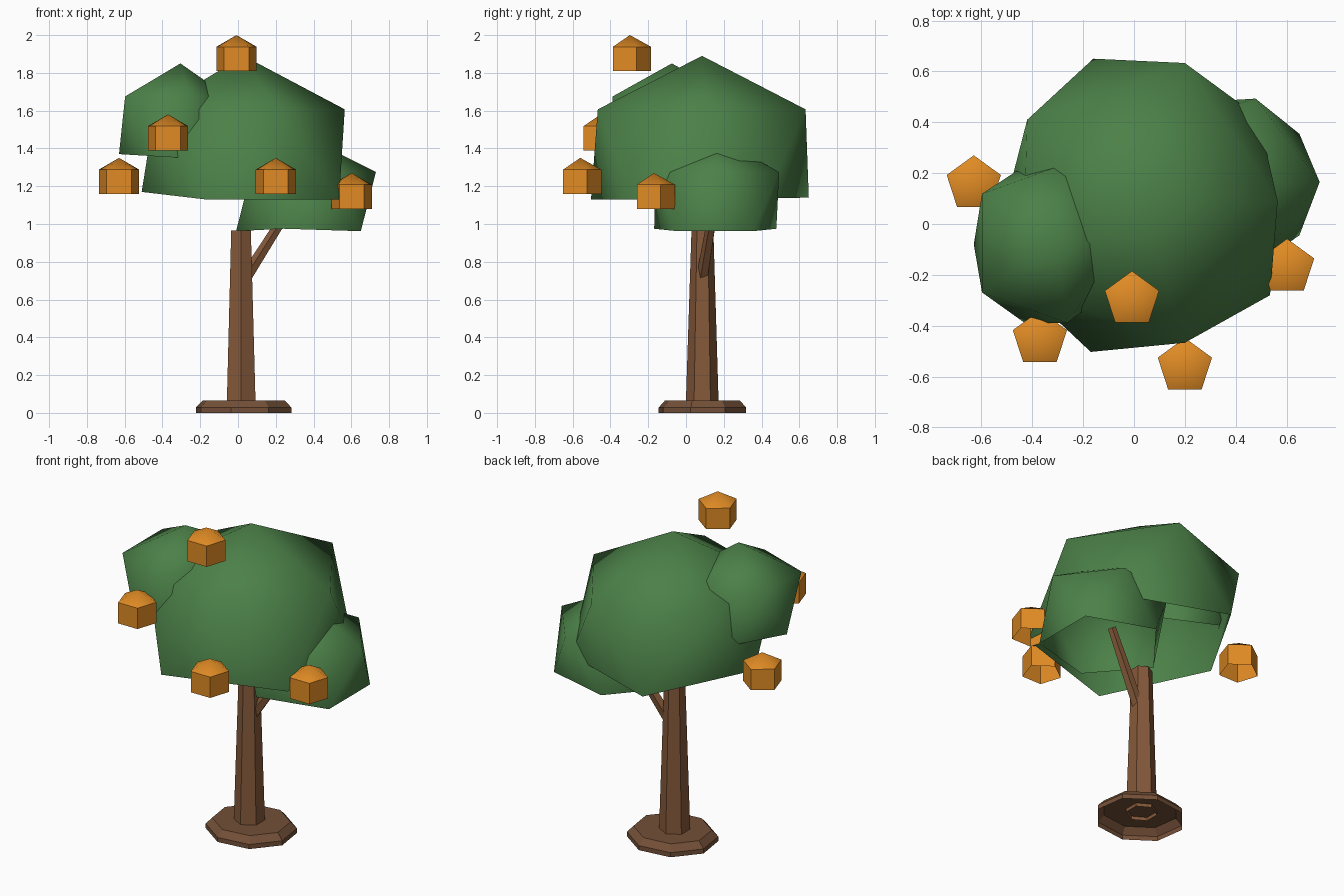
import bpy, bmesh, math
from mathutils import Vector

if "Cube" in bpy.data.objects:
    bpy.data.objects.remove(bpy.data.objects["Cube"])


def material(name, r, g, b):
    m = bpy.data.materials.new(name)
    m.diffuse_color = (r, g, b, 1)
    m.use_nodes = True
    m.node_tree.nodes["Principled BSDF"].inputs["Base Color"].default_value = m.diffuse_color
    return m


BARK = material("bark brown", 0.235, 0.1, 0.042)
SOIL = material("soil brown", 0.175, 0.08, 0.039)
LEAF = material("leaf green", 0.072, 0.22, 0.065)
FRUIT = material("fruit orange", 0.75, 0.26, 0.018)


def ring(cx, cy, z, rx, ry, n, phase):
    """Polygon ring of n points, phase in degrees."""
    pts = []
    for i in range(n):
        a = math.radians(phase) + 2 * math.pi * i / n
        pts.append(Vector((cx + rx * math.cos(a), cy + ry * math.sin(a), z)))
    return pts


def shell(name, rings, mat, apex=None, smooth=None, staggered=False):
    """Loft rings bottom to top; open underneath, closed by a cap or an apex.
    Staggered rings (upper turned half a step) are joined by triangles."""
    bm = bmesh.new()
    loops = [[bm.verts.new(p) for p in r] for r in rings]
    n = len(loops[0])
    for lo, hi in zip(loops, loops[1:]):
        for i in range(n):
            j = (i + 1) % n
            if staggered:
                bm.faces.new((lo[i], lo[j], hi[i]))
                bm.faces.new((lo[j], hi[j], hi[i]))
            else:
                bm.faces.new((lo[i], lo[j], hi[j], hi[i]))
    top = loops[-1]
    if apex:
        tip = bm.verts.new(apex)
        for i in range(n):
            bm.faces.new((top[i], top[(i + 1) % n], tip))
    else:
        bm.faces.new(top)
    mesh = bpy.data.meshes.new(name)
    bm.to_mesh(mesh)
    bm.free()
    mesh.materials.append(mat)
    ob = bpy.data.objects.new(name, mesh)
    bpy.context.collection.objects.link(ob)
    if smooth:
        bpy.ops.object.select_all(action='DESELECT')
        ob.select_set(True)
        bpy.context.view_layer.objects.active = ob
        bpy.ops.object.shade_smooth_by_angle(angle=math.radians(smooth))
    return ob


# Soil mound
shell("soil_mound", [ring(0.03, 0.087, 0.0, 0.262, 0.24, 8, 30),
                     ring(0.03, 0.087, 0.028, 0.262, 0.24, 8, 30),
                     ring(0.03, 0.087, 0.066, 0.225, 0.205, 8, 30)], SOIL)

# Trunk
shell("trunk", [ring(0.017, 0.086, 0.045, 0.088, 0.087, 6, 90),
                ring(0.016, 0.087, 0.965, 0.06, 0.058, 6, 90)], BARK)

# Branch
start, end = Vector((0.03, 0.085, 0.70)), Vector((0.29, 0.152, 1.11))
q = (end - start).to_track_quat('Z', 'Y')
shell("branch", [[start + q @ p for p in ring(0, 0, 0, 0.034, 0.034, 5, 90)],
                 [end + q @ p for p in ring(0, 0, 0, 0.024, 0.024, 5, 90)]], BARK)

# Main canopy: icosahedron without its underside, slightly uneven
lower = [Vector(p) for p in [(0.49, 0.42, 1.135), (-0.16, 0.65, 1.14), (-0.51, 0.06, 1.17),
                             (-0.17, -0.503, 1.13), (0.535, -0.28, 1.13)]]
upper = [Vector((x, y, 1.607)) for x, y in [(0.20, 0.633), (-0.42, 0.41), (-0.44, -0.25),
                                            (0.20, -0.467), (0.565, 0.09)]]
shell("main_canopy", [lower, upper], LEAF, (0.03, 0.085, 1.89), 89, True)

# Side canopies: same form
low = ring(-0.34, -0.08, 1.36, 0.29, 0.325, 5, 180)
for p in low:
    p.z = 1.37 - 0.06 * (p.x + 0.63)
high = ring(-0.355, -0.075, 1.675, 0.30, 0.33, 5, 216)
shell("left_canopy", [low, high], LEAF, (-0.305, -0.075, 1.85), 89, True)

low = ring(0.355, 0.155, 0.962, 0.365, 0.34, 5, 36)
high = ring(0.365, 0.165, 1.275, 0.365, 0.345, 5, 72)
low[1].z = low[3].z = 0.975
shell("right_canopy", [low, high], LEAF, (0.365, 0.16, 1.46), 89, True)

# Fruits: five-sided with pointed tops
spots = [(-0.63, 0.158, 1.16), (-0.37, -0.452, 1.39), (0.20, -0.56, 1.16),
         (0.602, -0.17, 1.08), (-0.008, -0.297, 1.81)]
for k, (x, y, z) in enumerate(spots, 1):
    shell("fruit_%d" % k, [ring(x, y, z, 0.112, 0.112, 5, 90),
                           ring(x, y, z + 0.128, 0.112, 0.112, 5, 90)],
          FRUIT, (x, y, z + 0.19), 45)
